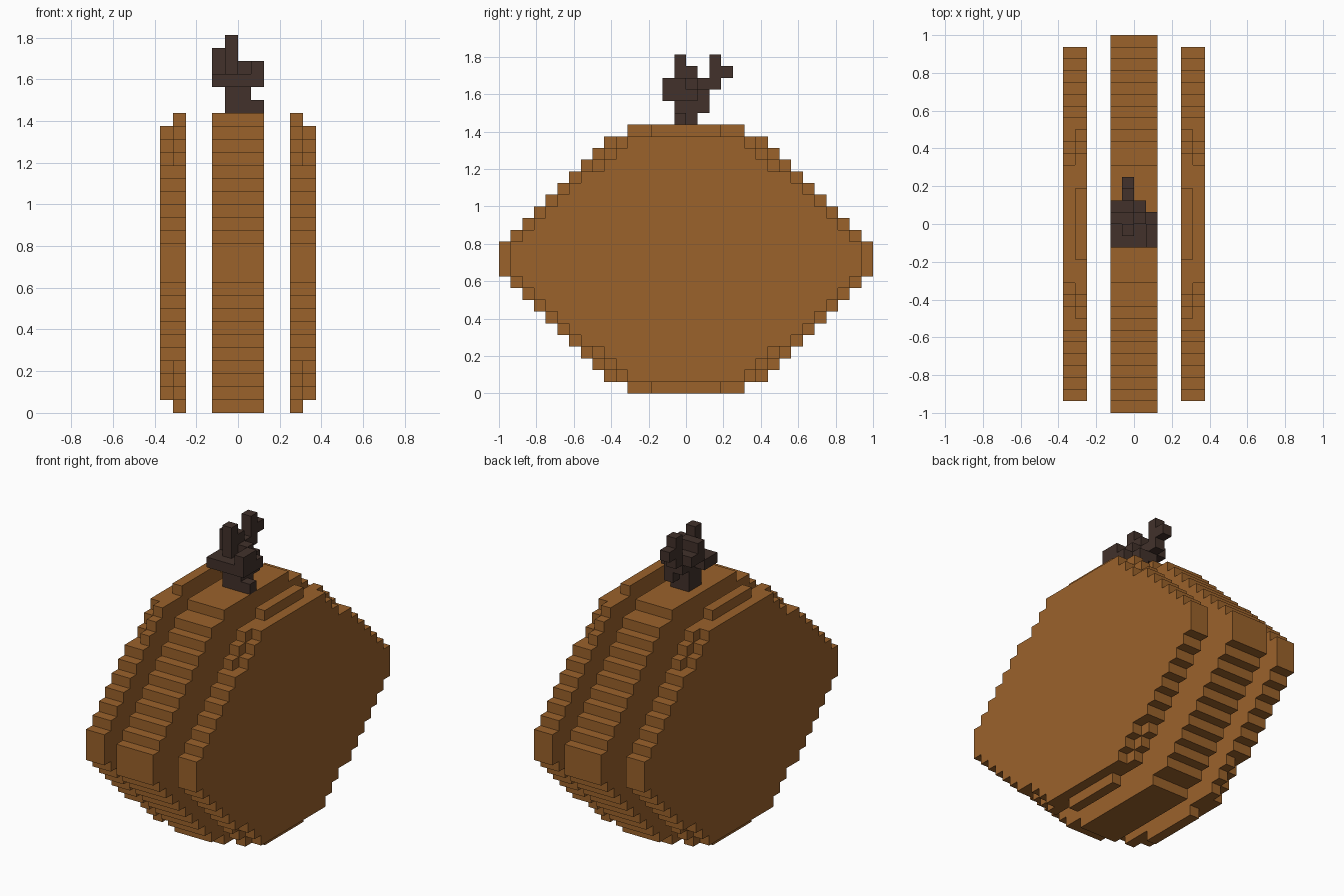
import bpy, bmesh
from mathutils import Vector

U = 1 / 16      # size of one block
MID = 11.5      # mid height of the body in blocks

cube = bpy.data.objects.get("Cube")
if cube:
    bpy.data.objects.remove(cube, do_unlink=True)


def make_material(name, rgb):
    mat = bpy.data.materials.new(name)
    mat.use_nodes = True
    mat.diffuse_color = (*rgb, 1)
    bsdf = next(n for n in mat.node_tree.nodes if n.type == 'BSDF_PRINCIPLED')
    bsdf.inputs["Base Color"].default_value = (*rgb, 1)
    return mat


def finish(bm, name, mat):
    bmesh.ops.recalc_face_normals(bm, faces=bm.faces[:])
    mesh = bpy.data.meshes.new(name)
    bm.to_mesh(mesh)
    bm.free()
    mesh.materials.append(mat)
    obj = bpy.data.objects.new(name, mesh)
    bpy.context.collection.objects.link(obj)
    return obj


def stepped_plate(name, x0, x1, halves, mat):
    """Extrude a stepped diamond; halves = half depth of each row, the widest
    band (three blocks high) first, then one-block rows going outward."""
    quarter = []
    for i, h in enumerate(halves):
        quarter.append((h, 1.5 + i))
        if i + 1 < len(halves) and halves[i + 1] == h:
            continue
        if i + 1 < len(halves):
            quarter.append((halves[i + 1], 1.5 + i))
    right = [(y, -z) for y, z in reversed(quarter)] + quarter
    outline = right + [(-y, -z) for y, z in right]
    bm = bmesh.new()
    face = bm.faces.new([bm.verts.new((x0 * U, y * U, (MID + z) * U)) for y, z in outline])
    out = bmesh.ops.extrude_face_region(bm, geom=[face])
    moved = [v for v in out["geom"] if isinstance(v, bmesh.types.BMVert)]
    bmesh.ops.translate(bm, verts=moved, vec=((x1 - x0) * U, 0, 0))
    return finish(bm, name, mat)


def block_shape(name, cells, mat):
    """Outer skin of a set of unit blocks."""
    cells = set(cells)
    bm = bmesh.new()
    axes = [Vector(a) for a in ((1, 0, 0), (0, 1, 0), (0, 0, 1))]
    for c in sorted(cells):
        centre = Vector(c) + Vector((.5, .5, .5))
        for i in range(3):
            for s in (-1, 1):
                n = axes[i] * s
                if tuple(int(a + b) for a, b in zip(c, n)) in cells:
                    continue
                u, v = axes[(i + 1) % 3] / 2, axes[(i + 2) % 3] / 2 * s
                mid = centre + n / 2
                bm.faces.new([bm.verts.new((mid + p) * U)
                              for p in (-u - v, u - v, u + v, -u + v)])
    mesh = bpy.data.meshes.new(name)
    bm.to_mesh(mesh)
    bm.free()
    mesh.materials.append(mat)
    obj = bpy.data.objects.new(name, mesh)
    bpy.context.collection.objects.link(obj)
    return obj


brown = make_material("rind brown", (0.328, 0.122, 0.024))
dark = make_material("stem dark brown", (0.054, 0.031, 0.024))

# Body: a wide middle slab and a two-layer slab on each side
stepped_plate("middle_slab", -2, 2, [16, 15, 14, 13, 12, 11, 10, 9, 8, 7, 5], brown)
inner = [15, 14, 13, 12, 11, 10, 9, 8, 7, 6, 3]
outer = [15, 14, 13, 12, 11, 10, 9, 7, 6, 5]
for side, s in (("left", 1), ("right", -1)):
    stepped_plate(side + "_slab_inner", 4 * s, 5 * s, inner, brown)
    stepped_plate(side + "_slab_outer", 5 * s, 6 * s, outer, brown)

# Stem: blocks (x, y) listed per layer, from the body top upward
layers = {
    23: [(-1, -1), (0, -1), (1, -1), (-1, 0), (0, 0)],
    24: [(-1, -1), (0, -1), (-1, 0), (0, 0), (0, 1)],
    25: [(-2, -2), (-1, -2), (0, -2), (1, -2), (-2, -1), (-1, -1), (0, -1),
         (1, -1), (-1, 0), (0, 0), (1, 0), (0, 1), (-1, 1)],
    26: [(1, -2), (1, -1), (-1, -1), (-1, 0), (0, 0), (-2, 0), (-2, 1), (-1, 1), (-1, 2)],
    27: [(-1, -1), (-1, 0), (-2, 0), (-1, 2), (-1, 3)],
    28: [(-1, -1), (-1, 2)],
}
block_shape("stem", [(x, y, z) for z, xy in layers.items() for x, y in xy], dark)
